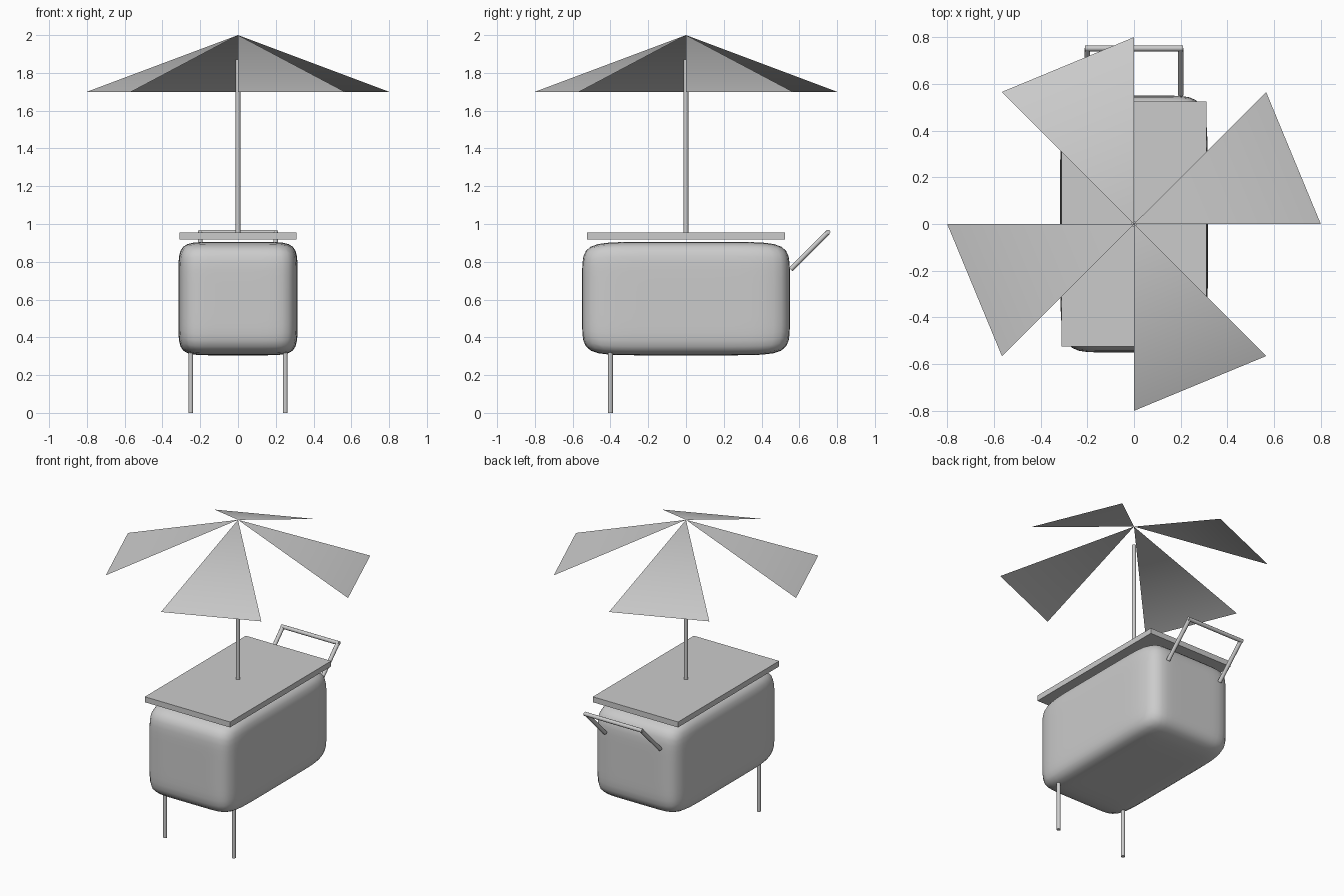
import bpy, bmesh, math
from mathutils import Vector

if "Cube" in bpy.data.objects:
    bpy.data.objects.remove(bpy.data.objects["Cube"])

grey = bpy.data.materials.new("plain_grey")
grey.diffuse_color = (0.6, 0.6, 0.6, 1)
grey.use_nodes = True
grey.node_tree.nodes["Principled BSDF"].inputs["Base Color"].default_value = grey.diffuse_color


def finish(name, bm, smooth=None):
    mesh = bpy.data.meshes.new(name)
    bm.to_mesh(mesh)
    bm.free()
    mesh.materials.append(grey)
    ob = bpy.data.objects.new(name, mesh)
    bpy.context.collection.objects.link(ob)
    if smooth:
        bpy.ops.object.select_all(action='DESELECT')
        ob.select_set(True)
        bpy.context.view_layer.objects.active = ob
        bpy.ops.object.shade_smooth_by_angle(angle=math.radians(smooth))
    return ob


def rod(name, a, b, r=0.0125, sides=12):
    a, b = Vector(a), Vector(b)
    bm = bmesh.new()
    bmesh.ops.create_cone(bm, cap_ends=True, segments=sides, radius1=r, radius2=r, depth=(b - a).length)
    turn = (b - a).to_track_quat('Z', 'Y')
    for v in bm.verts:
        v.co = turn @ v.co + (a + b) / 2
    return finish(name, bm, 40)


# Cart body: a box with softly bulging sides and rounded edges
bm = bmesh.new()
bmesh.ops.create_cube(bm, size=2)
bmesh.ops.subdivide_edges(bm, edges=bm.edges[:], cuts=15, use_grid_fill=True)
for v in bm.verts:
    c = v.co / sum(abs(t) ** 8 for t in v.co) ** (1 / 8)
    v.co = (c.x * 0.316, c.y * 0.55, c.z * 0.3 + 0.605)
finish("cart_body", bm, 60)

# Counter top floating just above the body
bm = bmesh.new()
bmesh.ops.create_cube(bm, size=1)
for v in bm.verts:
    v.co = (v.co.x * 0.62, v.co.y * 1.05, v.co.z * 0.036 + 0.937)
finish("counter_top", bm)

# Front legs and rear push handle
for side, s in (("left", -1), ("right", 1)):
    rod("front_leg_" + side, (s * 0.25, -0.4, 0), (s * 0.25, -0.4, 0.34))
    rod("handle_arm_" + side, (s * 0.2, 0.555, 0.76), (s * 0.2, 0.75, 0.955))
rod("handle_bar", (-0.21, 0.752, 0.957), (0.21, 0.752, 0.957))

# Umbrella pole
rod("umbrella_pole", (0, 0, 0.94), (0, 0, 1.87))

# Umbrella canopy: four alternating panels meeting at the tip
bm = bmesh.new()
tip = bm.verts.new((0, 0, 2))
for i in range(4):
    rim = [bm.verts.new((0.8 * math.cos(a), 0.8 * math.sin(a), 1.7))
           for a in (i * math.pi / 2, i * math.pi / 2 + math.pi / 4)]
    bm.faces.new([tip] + rim)
for f in bm.faces:
    f.smooth = True
finish("umbrella_canopy", bm)
